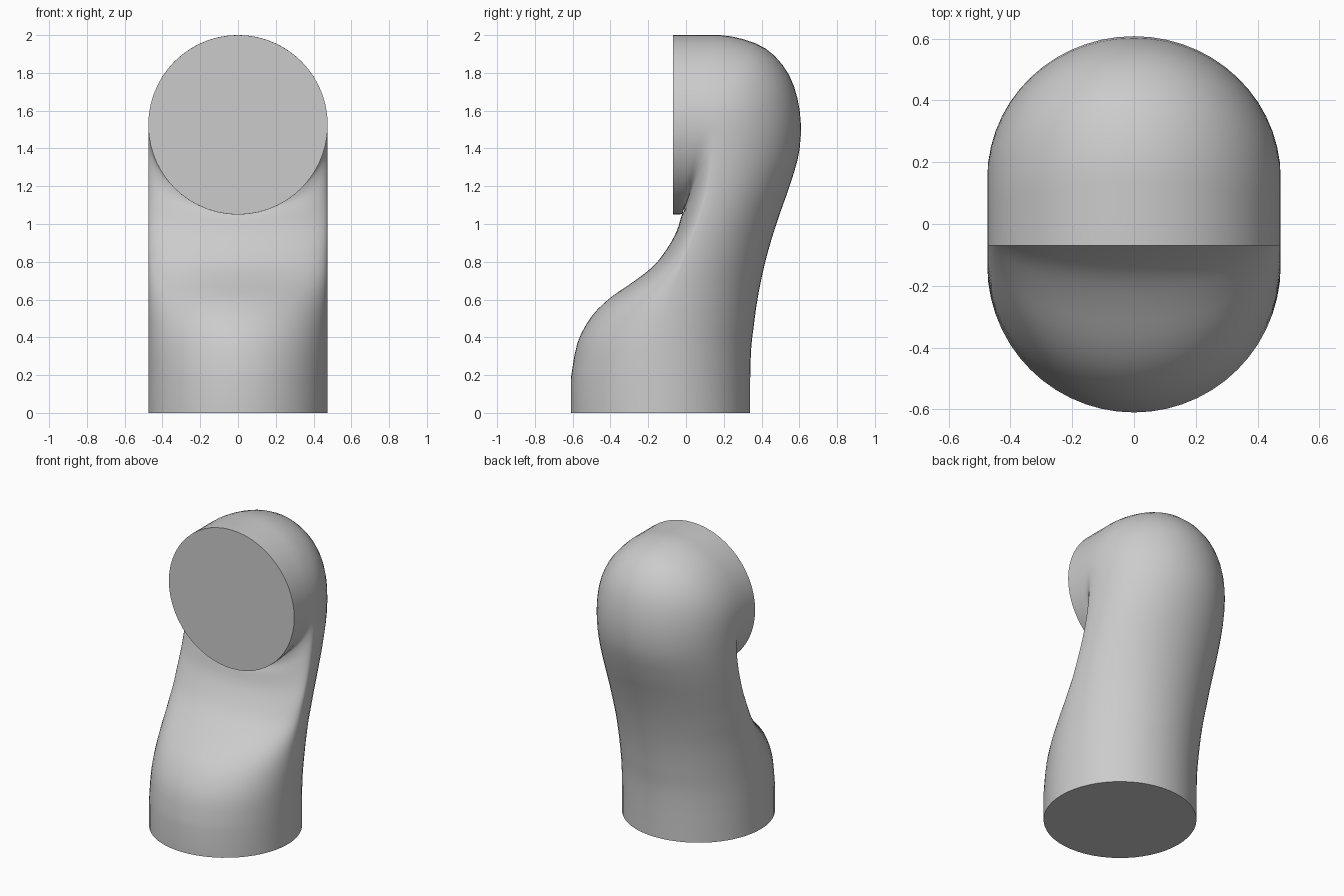
import bpy, bmesh, math
from mathutils import Vector

cube = bpy.data.objects.get("Cube")
if cube:
    bpy.data.objects.remove(cube, do_unlink=True)

SIDES, STEPS, HALF_WIDTH = 56, 3, 0.475

# Cross-sections along the bend: front y z, widest point y z, back y z
sections = [Vector(s) for s in (
    (-.61, .18, -.135, .18, .34, .18),
    (-.575, .37, -.125, .355, .345, .34),
    (-.5, .51, -.105, .48, .36, .47),
    (-.4, .61, -.08, .59, .375, .58),
    (-.27, .70, -.05, .70, .395, .69),
    (-.17, .78, -.01, .80, .42, .8),
    (-.1, .87, .03, .91, .45, .91),
    (-.05, .96, .075, 1.03, .495, 1.05),
    (-.025, 1.04, .115, 1.17, .555, 1.22),
    (-.01, 1.07, .14, 1.31, .602, 1.4),
    (-.01, 1.08, .15, 1.42, .602, 1.6),
    (-.01, 1.08, .14, 1.49, .545, 1.79),
    (-.015, 1.07, .11, 1.52, .42, 1.93),
    (-.02, 1.055, .06, 1.525, .24, 1.993),
    (-.04, 1.05, 0, 1.525, .08, 2),
    (-.07, 1.05, -.07, 1.525, -.07, 2))]


def smooth_path(pts):
    """Catmull-Rom interpolation through the sections."""
    out = []
    for i in range(len(pts) - 1):
        a, b, c = pts[max(i - 1, 0)], pts[i], pts[i + 1]
        d = pts[min(i + 2, len(pts) - 1)]
        for k in range(STEPS):
            t = k / STEPS
            out.append(b + (c - a) * (t / 2)
                       + (a * 2 - b * 5 + c * 4 - d) * (t * t / 2)
                       + (b * 3 - a - c * 3 + d) * (t ** 3 / 2))
    return out + [pts[-1]]


# Straight base followed by the curved neck and head
base = Vector((-.61, 0, -.135, 0, .34, 0))
bm = bmesh.new()
rings = []
for fy, fz, my, mz, by, bz in [base] + smooth_path(sections):
    front, mid, back = Vector((0, fy, fz)), Vector((0, my, mz)), Vector((0, by, bz))
    ring = []
    for i in range(SIDES):
        a = math.tau * i / SIDES
        # Each section is two half ellipses that meet at the widest point
        reach = (back if math.sin(a) > 0 else front) - mid
        side = Vector((HALF_WIDTH * math.cos(a), 0, 0))
        ring.append(bm.verts.new(mid + reach * abs(math.sin(a)) + side))
    rings.append(ring)

for low, high in zip(rings, rings[1:]):
    for i in range(SIDES):
        j = (i + 1) % SIDES
        bm.faces.new((low[i], low[j], high[j], high[i]))

# Flat end caps
bm.faces.new(rings[0][::-1])
bm.faces.new(rings[-1])

mesh = bpy.data.meshes.new("bent_pipe")
bm.to_mesh(mesh)
bm.free()
pipe = bpy.data.objects.new("bent_pipe", mesh)
bpy.context.collection.objects.link(pipe)

# Plain grey material
color = (0.6, 0.6, 0.6, 1)
grey = bpy.data.materials.new("light_grey")
grey.use_nodes = True
grey.diffuse_color = color
grey.node_tree.nodes["Principled BSDF"].inputs["Base Color"].default_value = color
mesh.materials.append(grey)

bpy.ops.object.select_all(action='DESELECT')
pipe.select_set(True)
bpy.context.view_layer.objects.active = pipe
bpy.ops.object.shade_smooth_by_angle(angle=math.radians(40))
